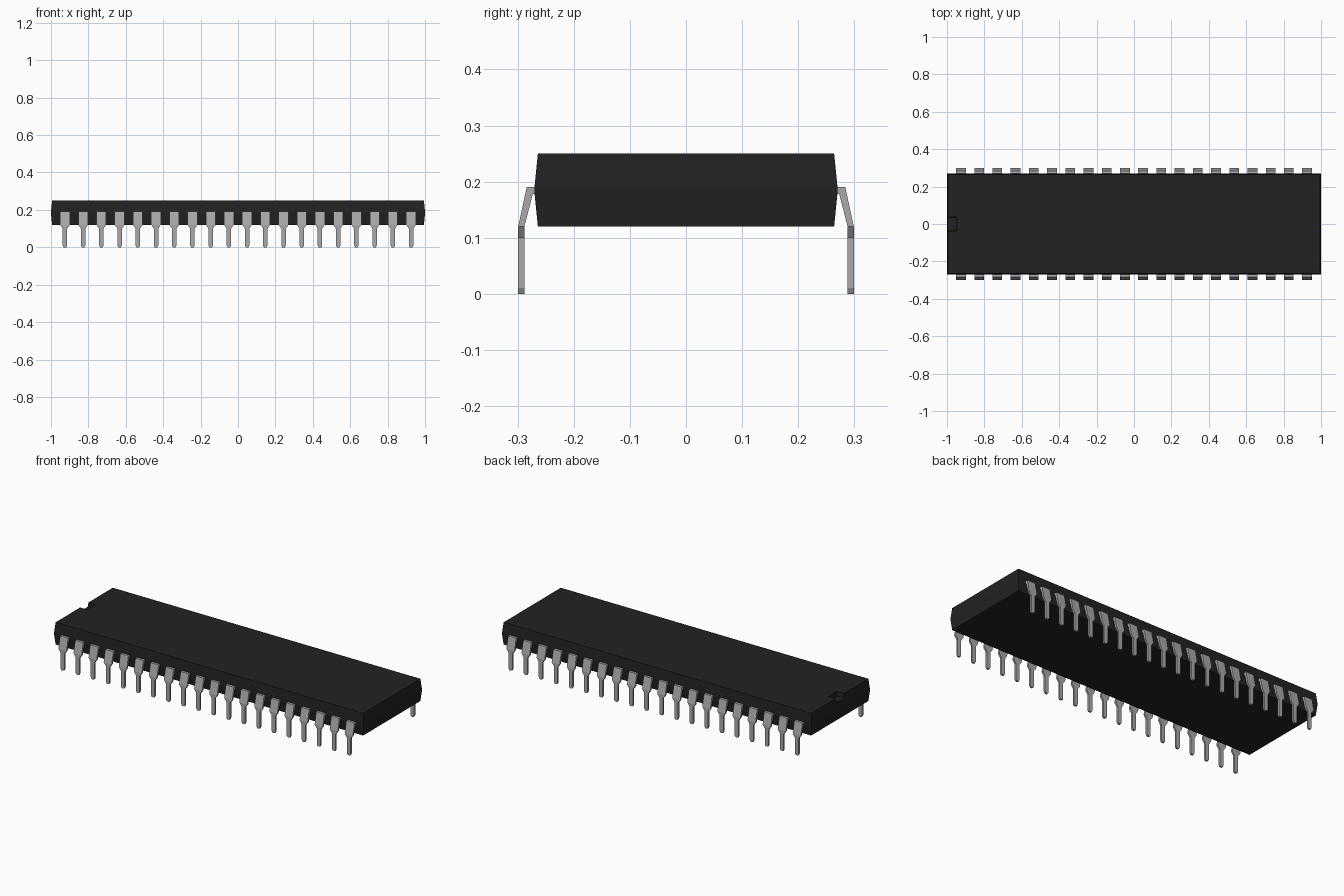
import bpy, bmesh

cube = bpy.data.objects.get("Cube")
if cube:
    bpy.data.objects.remove(cube, do_unlink=True)


def make_material(name, value):
    mat = bpy.data.materials.new(name)
    mat.use_nodes = True
    color = (value, value, value, 1)
    mat.diffuse_color = color
    mat.node_tree.nodes["Principled BSDF"].inputs["Base Color"].default_value = color
    return mat


black = make_material("black plastic", 0.016)
metal = make_material("tinned metal", 0.40)


def loft(name, rings, mat):
    """Join successive four-point rings into a closed solid."""
    bm = bmesh.new()
    loops = [[bm.verts.new(p) for p in ring] for ring in rings]
    for a, b in zip(loops, loops[1:]):
        for i in range(4):
            j = (i + 1) % 4
            bm.faces.new((a[i], a[j], b[j], b[i]))
    bm.faces.new(loops[0])
    bm.faces.new(loops[-1])
    bmesh.ops.recalc_face_normals(bm, faces=bm.faces)
    mesh = bpy.data.meshes.new(name)
    bm.to_mesh(mesh)
    bm.free()
    mesh.materials.append(mat)
    obj = bpy.data.objects.new(name, mesh)
    bpy.context.collection.objects.link(obj)
    return obj


def rectangle(x0, x1, y, z):
    return [(x0, -y, z), (x1, -y, z), (x1, y, z), (x0, y, z)]


# Body: tapers slightly above and below the parting line
body = loft("chip_body", [
    rectangle(-0.994, 0.994, 0.264, 0.12),
    rectangle(-1, 1, 0.27, 0.18),
    rectangle(-1, 1, 0.27, 0.19),
    rectangle(-0.994, 0.994, 0.264, 0.25)], black)

# Orientation notch cut into one end of the top
cutter = loft("notch_cutter", [
    rectangle(-1.05, -0.95, 0.036, 0.225),
    rectangle(-1.05, -0.945, 0.04, 0.27)], black)
cutter.hide_render = True
cutter.hide_viewport = True
cutter.display_type = 'WIRE'
notch = body.modifiers.new("notch", 'BOOLEAN')
notch.object = cutter
notch.operation = 'DIFFERENCE'
notch.solver = 'EXACT'

# Pin sections: outer y, outer z, inner y, inner z, half width
PIN = [
    (0.25, 0.19, 0.25, 0.178, 0.026),
    (0.284, 0.19, 0.273, 0.178, 0.026),
    (0.299, 0.12, 0.288, 0.12, 0.026),
    (0.299, 0.10, 0.288, 0.10, 0.012),
    (0.299, 0.01, 0.288, 0.01, 0.012),
    (0.299, 0.0, 0.288, 0.0, 0.007)]
COUNT = 20
PITCH = 0.0974

# Two rows of bent pins sharing one mesh per side
for side, label in ((-1, "front"), (1, "back")):
    rings = [[(-w, side * yo, zo), (w, side * yo, zo),
              (w, side * yi, zi), (-w, side * yi, zi)]
             for yo, zo, yi, zi, w in PIN]
    pin = loft(label + "_pin", rings, metal)
    for i in range(COUNT):
        obj = pin if i == 0 else pin.copy()
        if i:
            bpy.context.collection.objects.link(obj)
        obj.location.x = (i - (COUNT - 1) / 2) * PITCH
